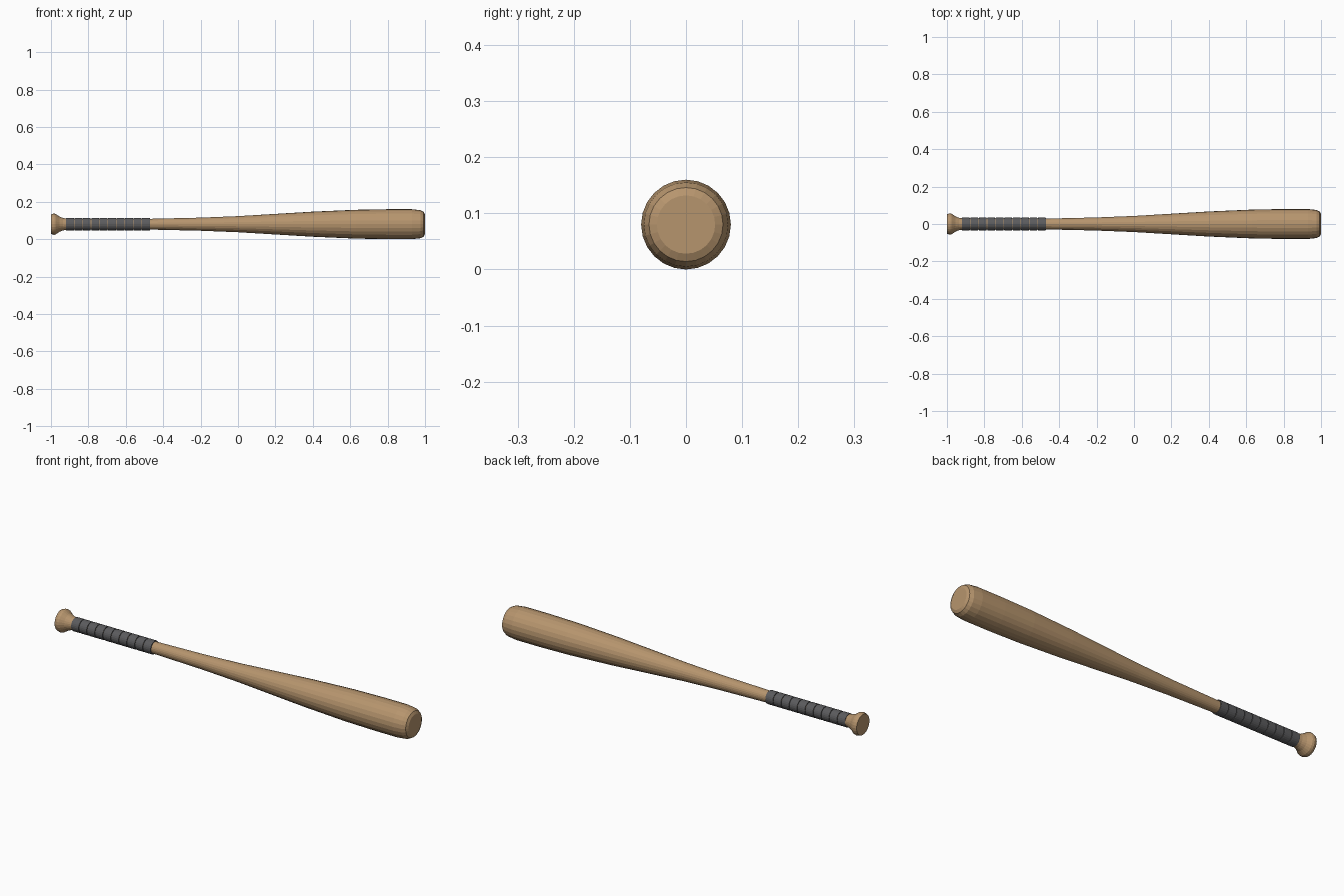
import bpy, bmesh
from math import cos, sin, pi

SIDES = 24
AXIS_Z = 0.08

cube = bpy.data.objects.get("Cube")
if cube:
    bpy.data.objects.remove(cube, do_unlink=True)


def material(name, rgb):
    mat = bpy.data.materials.new(name)
    mat.use_nodes = True
    mat.diffuse_color = (*rgb, 1)
    mat.node_tree.nodes["Principled BSDF"].inputs["Base Color"].default_value = (*rgb, 1)
    return mat


def turned(name, profile, mat):
    """Closed solid turned about the long axis from (x, radius) points."""
    bm = bmesh.new()
    rings = [[bm.verts.new((x, r * sin(2 * pi * i / SIDES), AXIS_Z + r * cos(2 * pi * i / SIDES)))
              for i in range(SIDES)] for x, r in profile]
    for a, b in zip(rings, rings[1:]):
        for i in range(SIDES):
            j = (i + 1) % SIDES
            bm.faces.new((a[i], a[j], b[j], b[i]))
    bm.faces.new(rings[0])
    bm.faces.new(rings[-1])
    bmesh.ops.recalc_face_normals(bm, faces=bm.faces)
    mesh = bpy.data.meshes.new(name)
    bm.to_mesh(mesh)
    bm.free()
    mesh.materials.append(mat)
    obj = bpy.data.objects.new(name, mesh)
    bpy.context.collection.objects.link(obj)
    return obj


wood = material("light wood", (0.47, 0.30, 0.155))
tape = material("dark grey tape", (0.105, 0.105, 0.11))

# Wooden body: knob, handle, tapering barrel and chamfered tip
turned("wooden_body", [
    (-1.0, 0.052), (-0.985, 0.057), (-0.975, 0.055), (-0.955, 0.041),
    (-0.935, 0.033), (-0.91, 0.029), (-0.46, 0.029), (-0.2, 0.035),
    (0, 0.043), (0.2, 0.055), (0.4, 0.067), (0.63, 0.077),
    (0.8, 0.08), (0.93, 0.08), (0.975, 0.075), (0.993, 0.066), (1.0, 0.052),
], wood)

# Grip tape: ten wraps with fine gaps between them
START, END, WRAPS, GAP = -0.92, -0.468, 10, 0.003
pitch = (END - START) / WRAPS
for n in range(WRAPS):
    x0 = START + n * pitch
    x1 = x0 + pitch - GAP
    turned(f"grip_wrap_{n + 1}", [(x0, 0.033), (x0 + 0.003, 0.034),
                                  (x1 - 0.003, 0.034), (x1, 0.033)], tape)
